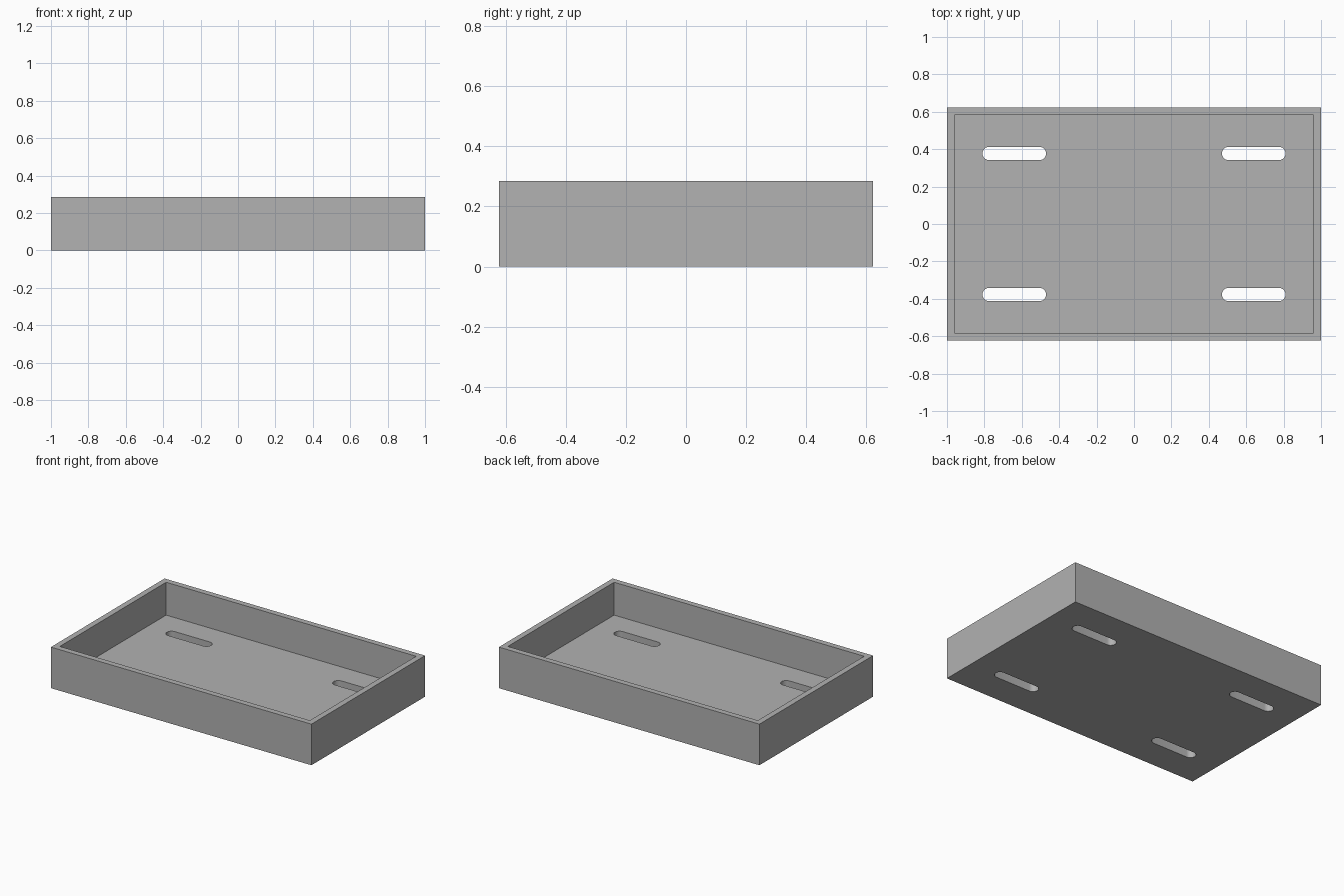
import bpy
import bmesh
from math import cos, sin, pi

if "Cube" in bpy.data.objects:
    bpy.data.objects.remove(bpy.data.objects["Cube"])

LENGTH, DEPTH, HEIGHT = 2.0, 1.246, 0.285
WALL = 0.057
SLOT_X, SLOT_Y = 0.64, 0.377
SLOT_LENGTH, SLOT_RADIUS = 0.34, 0.036

grey = bpy.data.materials.new("plain grey")
grey.use_nodes = True
colour = (0.445, 0.445, 0.445, 1)
grey.diffuse_color = colour
grey.node_tree.nodes["Principled BSDF"].inputs["Base Color"].default_value = colour


def prism(name, outline, z0, z1):
    """Extrude a flat outline from z0 to z1."""
    bm = bmesh.new()
    base = bm.faces.new([bm.verts.new((x, y, z0)) for x, y in outline])
    top = bmesh.ops.extrude_face_region(bm, geom=[base], use_keep_orig=True)
    verts = [v for v in top["geom"] if isinstance(v, bmesh.types.BMVert)]
    bmesh.ops.translate(bm, verts=verts, vec=(0, 0, z1 - z0))
    bmesh.ops.recalc_face_normals(bm, faces=bm.faces)
    mesh = bpy.data.meshes.new(name)
    bm.to_mesh(mesh)
    bm.free()
    mesh.materials.append(grey)
    obj = bpy.data.objects.new(name, mesh)
    bpy.context.collection.objects.link(obj)
    return obj


def slot_outline(cx, cy, steps=12):
    """Long hole with half-round ends."""
    half = SLOT_LENGTH / 2 - SLOT_RADIUS
    points = []
    for side, start in ((1, -pi / 2), (-1, pi / 2)):
        for i in range(steps + 1):
            a = start + pi * i / steps
            points.append((cx + side * half + SLOT_RADIUS * cos(a),
                           cy + SLOT_RADIUS * sin(a)))
    return points


# Tray: a block whose top is inset and pushed down to the floor
x, y = LENGTH / 2, DEPTH / 2
tray = prism("tray", [(-x, -y), (x, -y), (x, y), (-x, y)], 0, HEIGHT)
bm = bmesh.new()
bm.from_mesh(tray.data)
top = max(bm.faces, key=lambda f: f.calc_center_median().z)
bmesh.ops.inset_region(bm, faces=[top], thickness=WALL)
pit = bmesh.ops.extrude_discrete_faces(bm, faces=[top])["faces"][0]
bmesh.ops.translate(bm, verts=pit.verts, vec=(0, 0, WALL - HEIGHT))
bmesh.ops.remove_doubles(bm, verts=bm.verts, dist=0.0001)
bmesh.ops.recalc_face_normals(bm, faces=bm.faces)
bm.to_mesh(tray.data)
bm.free()

# Four mounting slots cut through the floor
bpy.context.view_layer.objects.active = tray
for sx in (-1, 1):
    for sy in (-1, 1):
        cutter = prism("slot_cutter", slot_outline(sx * SLOT_X, sy * SLOT_Y),
                       -WALL, 2 * WALL)
        cutter.hide_render = True
        cut = tray.modifiers.new("slot", "BOOLEAN")
        cut.operation = "DIFFERENCE"
        cut.solver = "EXACT"
        cut.object = cutter
        bpy.ops.object.modifier_apply(modifier=cut.name)
        bpy.data.objects.remove(cutter)

# Smooth slot ends, sharp edges elsewhere
tray.select_set(True)
bpy.ops.object.shade_smooth_by_angle(angle=pi / 6)
